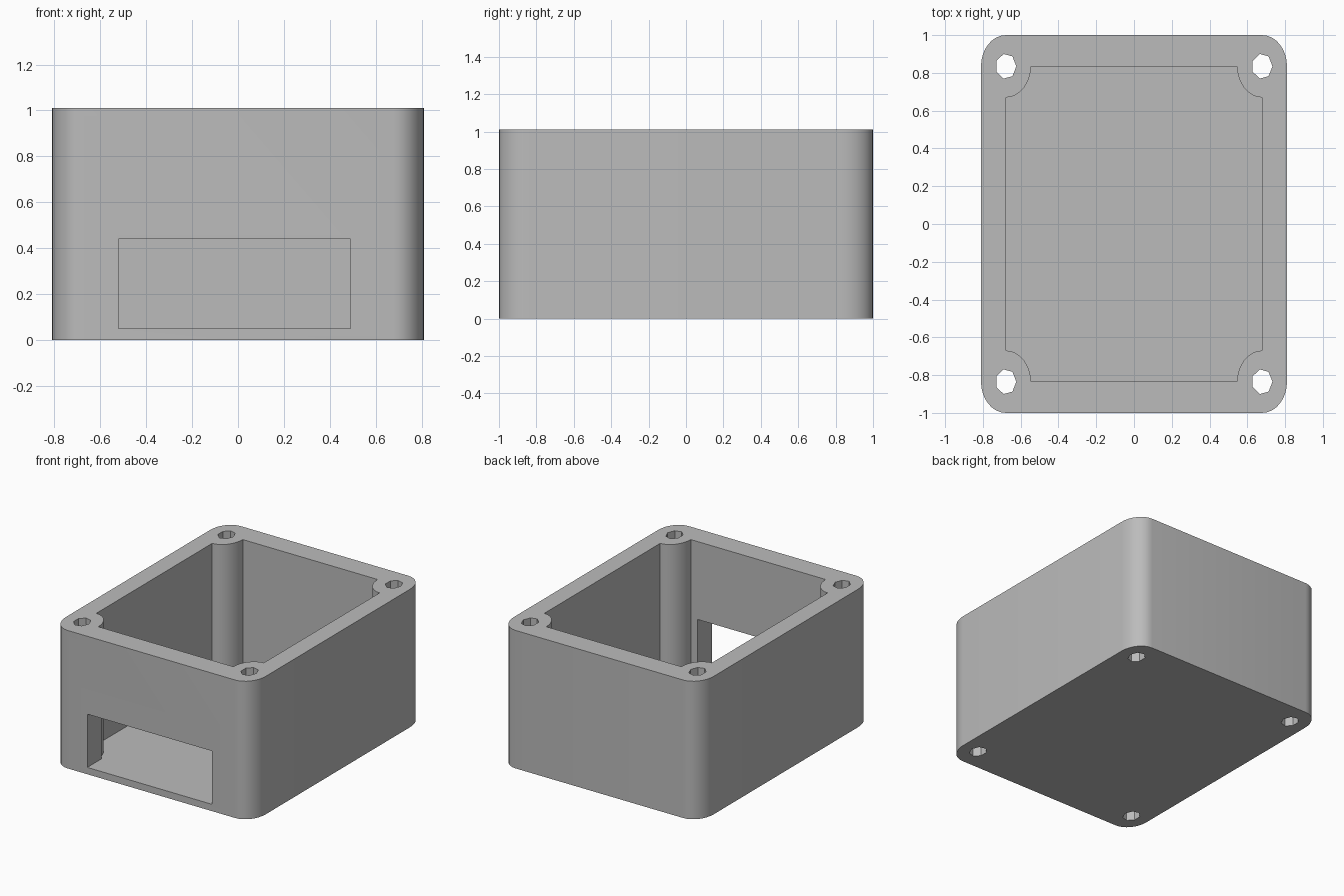
import bpy, bmesh, math

cube = bpy.data.objects.get("Cube")
if cube:
    bpy.data.objects.remove(cube, do_unlink=True)

HALF_X, HALF_Y, HEIGHT = 0.81, 1.0, 1.01
WALL_X, WALL_Y, FLOOR = 0.132, 0.165, 0.048
POST_X, POST_Y = HALF_X - WALL_X, HALF_Y - WALL_Y   # screw post centres
CORNERS = [(1, 1), (-1, 1), (-1, -1), (1, -1)]

grey = bpy.data.materials.new("plain grey")
grey.use_nodes = True
colour = (0.5, 0.5, 0.5, 1)
grey.diffuse_color = colour
grey.node_tree.nodes["Principled BSDF"].inputs["Base Color"].default_value = colour


def prism(name, outline, z0, z1):
    """Extrude a closed outline from z0 to z1."""
    bm = bmesh.new()
    face = bm.faces.new([bm.verts.new((x, y, z0)) for x, y in outline])
    top = bmesh.ops.extrude_face_region(bm, geom=[face])["geom"]
    bmesh.ops.translate(bm, vec=(0, 0, z1 - z0),
                        verts=[v for v in top if isinstance(v, bmesh.types.BMVert)])
    bmesh.ops.recalc_face_normals(bm, faces=bm.faces)
    mesh = bpy.data.meshes.new(name)
    bm.to_mesh(mesh)
    bm.free()
    mesh.materials.append(grey)
    obj = bpy.data.objects.new(name, mesh)
    bpy.context.collection.objects.link(obj)
    return obj


def oval(cx, cy, rx, ry, start, sweep, steps):
    """Points along an oval arc, angles in degrees."""
    angles = [math.radians(start + sweep * i / steps) for i in range(steps + 1)]
    return [(cx + rx * math.cos(a), cy + ry * math.sin(a)) for a in angles]


# Rounded outer body, and a cavity whose corners curve in around the posts
outer, inner = [], []
for i, (sx, sy) in enumerate(CORNERS):
    centre = (sx * POST_X, sy * POST_Y, WALL_X, WALL_Y)
    outer += oval(*centre, 90 * i, 90, 8)
    inner += oval(*centre, 90 * i + 270, -90, 8)
box = prism("enclosure_body", outer, 0, HEIGHT)
cutters = [prism("cavity_cutter", inner, FLOOR, HEIGHT + 0.2)]

# Screw holes through the four posts
for sx, sy in CORNERS:
    hole = oval(sx * POST_X, sy * POST_Y, 0.055, 0.067, 0, 360, 7)[:-1]
    cutters.append(prism("screw_hole_cutter", hole, -0.2, HEIGHT + 0.2))

# Rectangular opening in the front wall
window = [(-0.52, -1.2), (0.49, -1.2), (0.49, -0.8), (-0.52, -0.8)]
cutters.append(prism("front_opening_cutter", window, 0.05, 0.44))

# Cut, then discard the helpers
bpy.context.view_layer.objects.active = box
box.select_set(True)
for cutter in cutters:
    cutter.hide_render = True
    mod = box.modifiers.new("cut", "BOOLEAN")
    mod.operation, mod.solver, mod.object = "DIFFERENCE", "EXACT", cutter
    bpy.ops.object.modifier_apply(modifier=mod.name)
    bpy.data.objects.remove(cutter, do_unlink=True)

bpy.ops.object.shade_smooth_by_angle(angle=math.radians(30))
